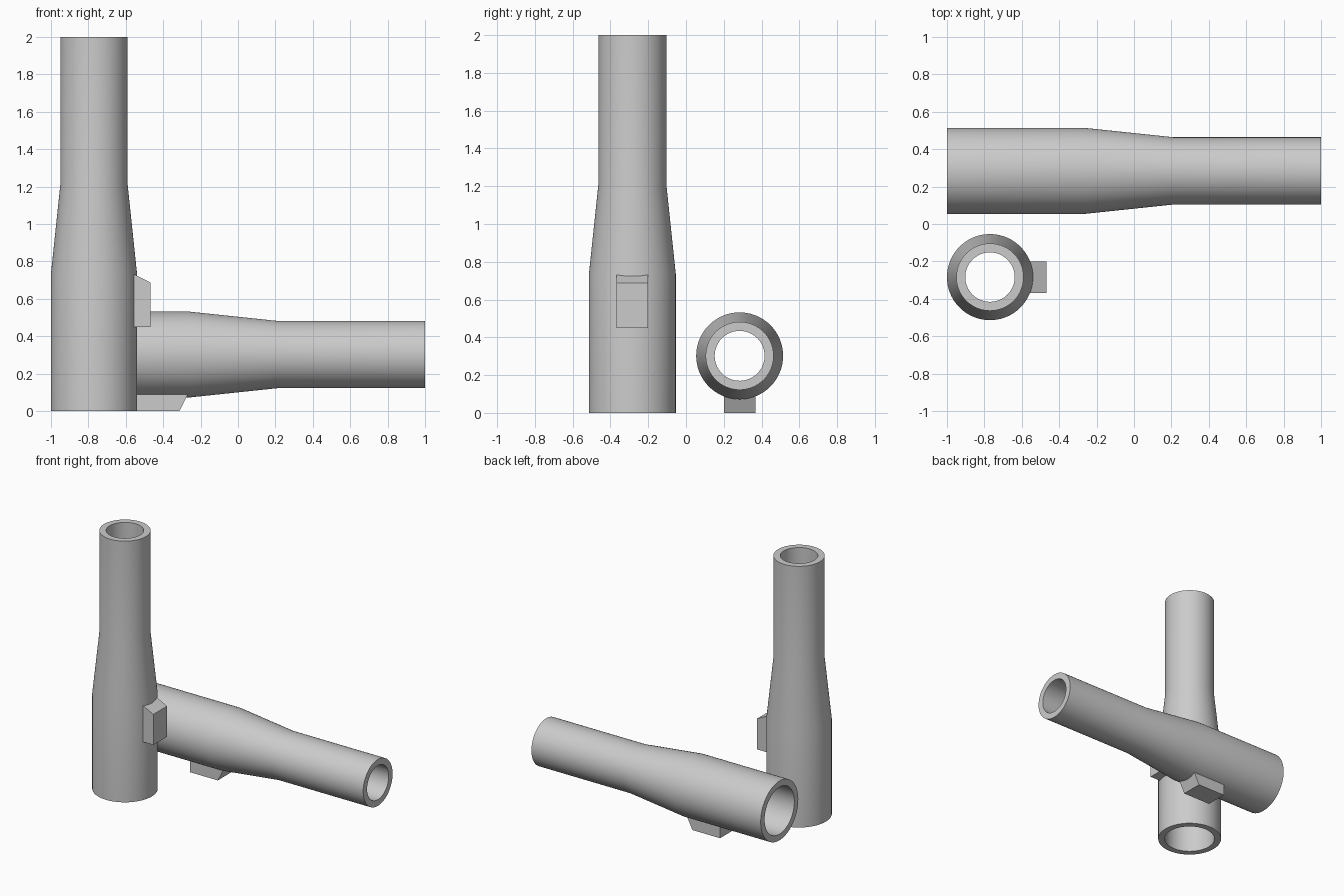
import bpy, bmesh, math
from mathutils import Matrix

if "Cube" in bpy.data.objects:
    bpy.data.objects.remove(bpy.data.objects["Cube"])

grey = bpy.data.materials.new("plain grey")
grey.diffuse_color = (0.6, 0.6, 0.6, 1)
grey.use_nodes = True
grey.node_tree.nodes["Principled BSDF"].inputs["Base Color"].default_value = grey.diffuse_color

SEGMENTS = 96
# Closed wall section (radius, height): outside going up, then the bore going down
WALL = [(0.23, 0), (0.23, 0.735), (0.18, 1.21), (0.18, 2),
        (0.132, 2), (0.132, 1.21), (0.182, 0.735), (0.182, 0)]
# Side outline of the lug (distance from the tube axis, height)
LUG = [(0.213, 0.45), (0.302, 0.45), (0.302, 0.687), (0.213, 0.732)]
LUG_HALF_WIDTH = 0.084


def add_object(name, bm, matrix):
    bmesh.ops.recalc_face_normals(bm, faces=bm.faces)
    mesh = bpy.data.meshes.new(name)
    bm.to_mesh(mesh)
    bm.free()
    mesh.materials.append(grey)
    obj = bpy.data.objects.new(name, mesh)
    obj.matrix_world = matrix
    bpy.context.collection.objects.link(obj)
    return obj


def make_tube(name, matrix):
    # Revolve the wall section about the local z axis
    bm = bmesh.new()
    rings = []
    for i in range(SEGMENTS):
        a = 2 * math.pi * i / SEGMENTS
        rings.append([bm.verts.new((r * math.cos(a), r * math.sin(a), z)) for r, z in WALL])
    n = len(WALL)
    for i in range(SEGMENTS):
        r0, r1 = rings[i], rings[(i + 1) % SEGMENTS]
        for j in range(n):
            k = (j + 1) % n
            bm.faces.new((r0[j], r1[j], r1[k], r0[k]))
    obj = add_object(name, bm, matrix)
    bpy.ops.object.select_all(action='DESELECT')
    obj.select_set(True)
    bpy.context.view_layer.objects.active = obj
    bpy.ops.object.shade_smooth_by_angle(angle=math.radians(30))


def make_lug(name, matrix):
    # Extrude the chamfered outline across its width
    bm = bmesh.new()
    face = bm.faces.new([bm.verts.new((x, -LUG_HALF_WIDTH, z)) for x, z in LUG])
    ext = bmesh.ops.extrude_face_region(bm, geom=[face])
    verts = [v for v in ext["geom"] if isinstance(v, bmesh.types.BMVert)]
    bmesh.ops.translate(bm, verts=verts, vec=(0, 2 * LUG_HALF_WIDTH, 0))
    add_object(name, bm, matrix)


# One tube stands upright, the same part lies on its lug behind it
placements = {
    "upright": Matrix.Translation((-0.77, -0.284, 0)),
    "lying": Matrix.Translation((-1, 0.284, 0.302)) @ Matrix.Rotation(math.pi / 2, 4, 'Y'),
}
for label, matrix in placements.items():
    make_tube(label + "_tube", matrix)
    make_lug(label + "_lug", matrix)
